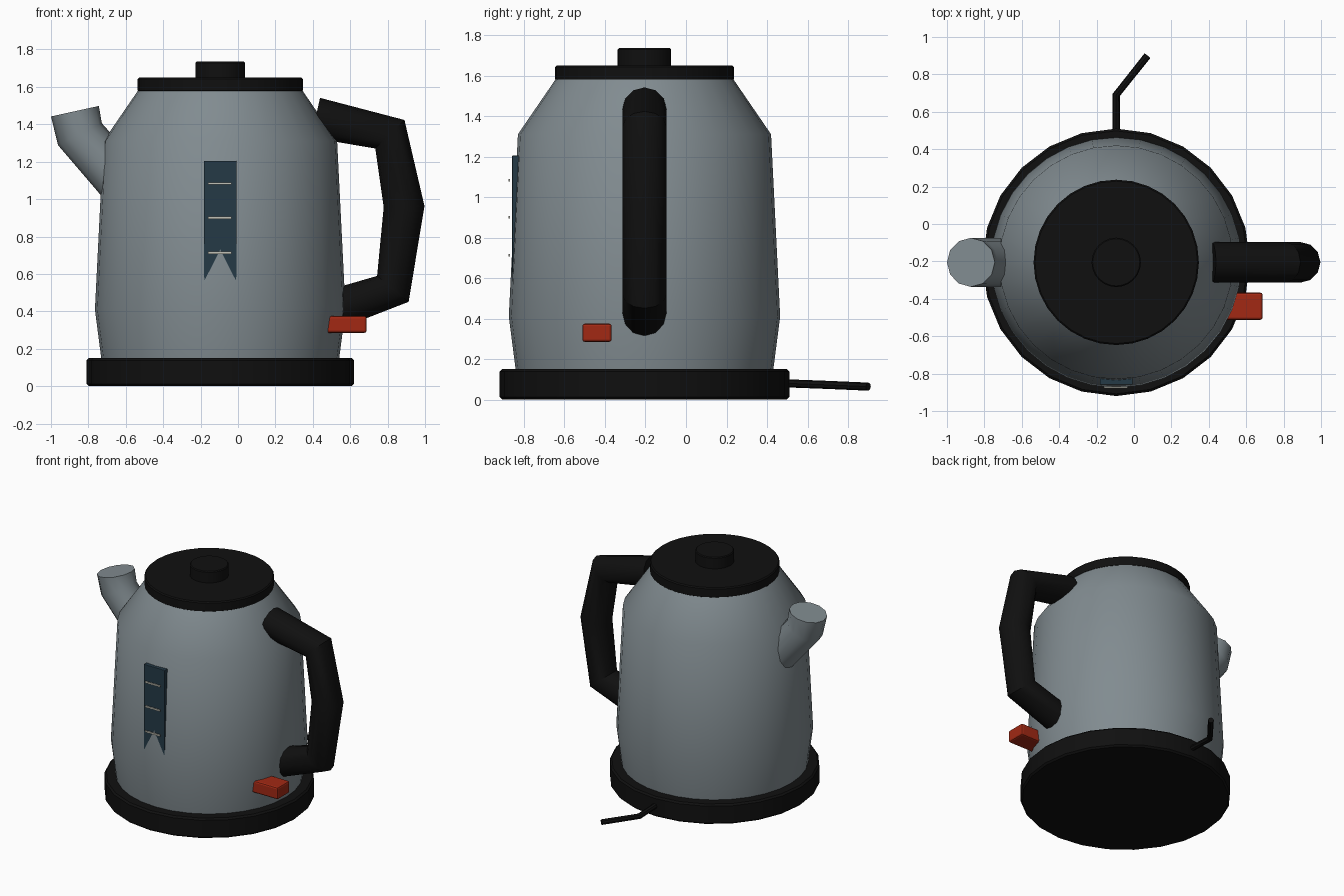
import bpy, bmesh, math
from mathutils import Matrix, Vector

old = bpy.data.objects.get("Cube")
if old:
    bpy.data.objects.remove(old, do_unlink=True)

CX, CY = -0.095, -0.205  # axis of the kettle


def material(name, rgb):
    m = bpy.data.materials.new(name)
    m.use_nodes = True
    m.diffuse_color = (*rgb, 1)
    bsdf = next(n for n in m.node_tree.nodes if n.type == 'BSDF_PRINCIPLED')
    bsdf.inputs["Base Color"].default_value = (*rgb, 1)
    return m


STEEL = material("brushed steel", (0.22, 0.26, 0.28))
BLACK = material("black plastic", (0.005, 0.005, 0.005))
RED = material("red switch", (0.36, 0.022, 0.007))
BLUE = material("dark blue window", (0.018, 0.042, 0.062))
PALE = material("pale marks", (0.55, 0.55, 0.48))


def smooth(ob, degrees=40):
    bpy.ops.object.select_all(action='DESELECT')
    ob.select_set(True)
    bpy.context.view_layer.objects.active = ob
    bpy.ops.object.shade_smooth_by_angle(angle=math.radians(degrees))


def add_mesh(name, bm, mat):
    bmesh.ops.recalc_face_normals(bm, faces=bm.faces)
    me = bpy.data.meshes.new(name)
    bm.to_mesh(me)
    bm.free()
    me.materials.append(mat)
    ob = bpy.data.objects.new(name, me)
    bpy.context.collection.objects.link(ob)
    return ob


def lathe(name, profile, sides, mat):
    """Closed solid of revolution from (radius, z) pairs, bottom to top."""
    bm = bmesh.new()
    rings = []
    for r, z in profile:
        ring = bmesh.ops.create_circle(bm, segments=sides, radius=r,
                                       matrix=Matrix.Translation((CX, CY, z)))
        rings.append(ring["verts"])
    for a, b in zip(rings, rings[1:]):
        for i in range(sides):
            j = (i + 1) % sides
            bm.faces.new((a[i], a[j], b[j], b[i]))
    bm.faces.new(rings[0])
    bm.faces.new(rings[-1])
    ob = add_mesh(name, bm, mat)
    smooth(ob)
    return ob


def disc(name, r, z0, z1, sides, edge=0.012):
    """Round plate with softened rims."""
    return lathe(name, [(r - edge, z0), (r, z0 + edge), (r, z1 - edge), (r - edge, z1)],
                 sides, BLACK)


def tube(name, points, radius, mat, resolution=4):
    cu = bpy.data.curves.new(name, 'CURVE')
    cu.dimensions = '3D'
    cu.bevel_depth = radius
    cu.bevel_resolution = resolution
    cu.use_fill_caps = True
    sp = cu.splines.new('POLY')
    sp.points.add(len(points) - 1)
    for p, co in zip(sp.points, points):
        p.co = (*co, 1)
    cu.materials.append(mat)
    ob = bpy.data.objects.new(name, cu)
    bpy.context.collection.objects.link(ob)
    bpy.ops.object.select_all(action='DESELECT')
    ob.select_set(True)
    bpy.context.view_layer.objects.active = ob
    bpy.ops.object.convert(target='MESH')
    ob = bpy.context.view_layer.objects.active
    smooth(ob)
    return ob


def box(name, low, high, mat, bevel=0.0):
    low, high = Vector(low), Vector(high)
    bm = bmesh.new()
    bmesh.ops.create_cube(bm, size=1)
    bmesh.ops.scale(bm, vec=high - low, verts=bm.verts)
    bmesh.ops.translate(bm, vec=(low + high) / 2, verts=bm.verts)
    if bevel:
        bmesh.ops.bevel(bm, geom=bm.edges[:], offset=bevel, segments=2,
                        profile=0.5, affect='EDGES')
    return add_mesh(name, bm, mat)


# Body, base and lid
lathe("body", [(0.635, 0.14), (0.67, 0.41), (0.625, 1.31), (0.44, 1.58)], 32, STEEL)
disc("base", 0.715, 0.0, 0.15, 24)
disc("lid", 0.442, 1.573, 1.65, 32, 0.008)
disc("lid_knob", 0.132, 1.64, 1.735, 24, 0.006)

# Spout, handle and cord
tube("spout", [(-0.56, CY, 1.02), (-0.845, CY, 1.347), (-0.872, CY, 1.47)], 0.131, STEEL)
tube("handle", [(0.415, CY, 1.435), (0.812, CY, 1.347), (0.888, CY, 0.96),
                (0.828, CY, 0.52), (0.48, CY, 0.40)], 0.109, BLACK)
tube("power_cord", [(CX, 0.45, 0.082), (CX, 0.69, 0.073), (0.072, 0.9, 0.064)],
     0.02, BLACK, 2)

# Switch
box("switch", (0.44, -0.512, 0.285), (0.688, -0.367, 0.375), RED, 0.012)

# Water level window, partly sunk in the body, with its marks
box("level_window", (-0.182, -0.859, 0.5), (-0.008, -0.82, 1.205), BLUE, 0.004)
for i, z in enumerate((0.713, 0.9, 1.083)):
    box(f"level_mark_{i + 1}", (-0.16, -0.876, z - 0.006), (-0.035, -0.868, z + 0.006), PALE)
